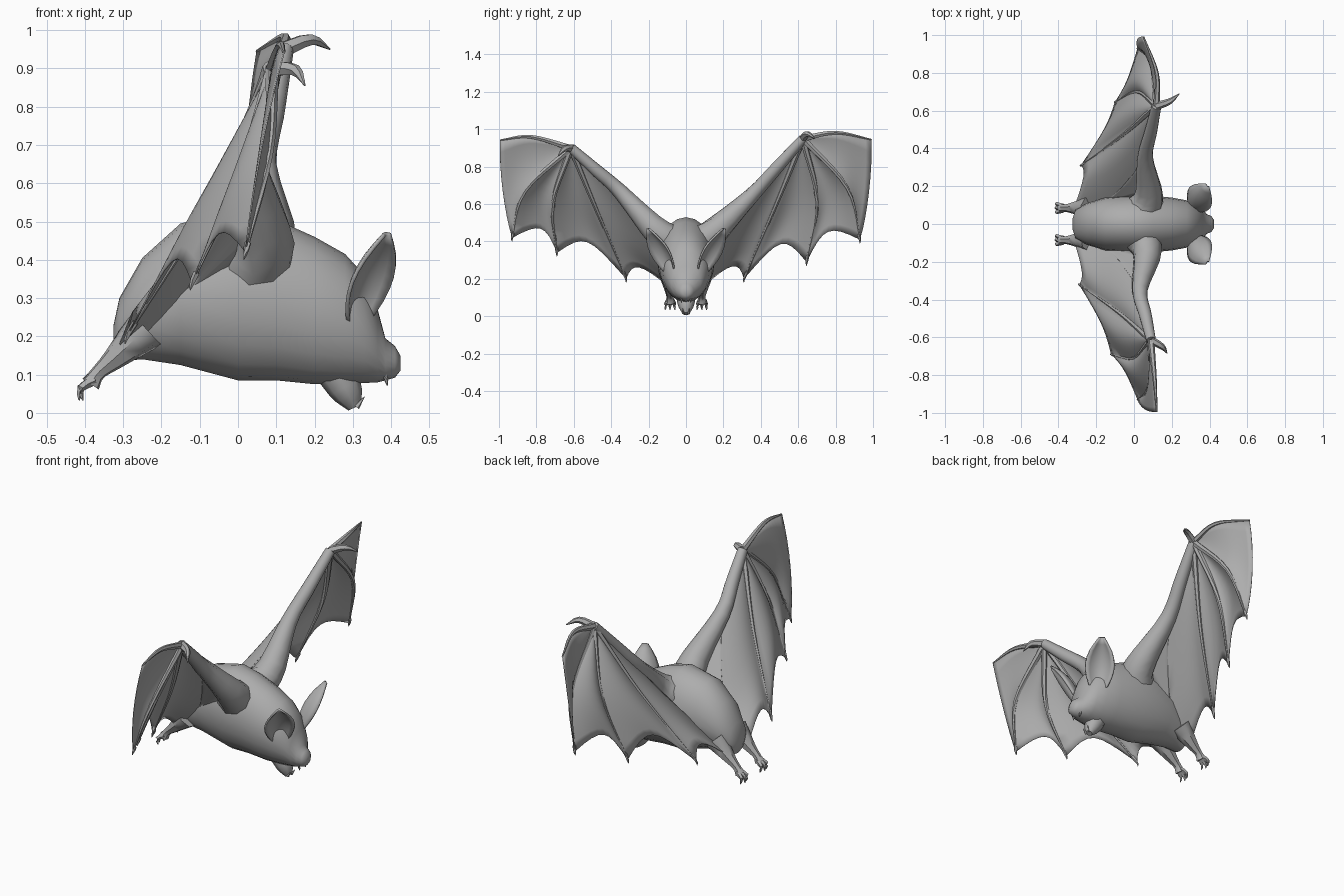
import bpy, bmesh, math
from mathutils import Vector as V

if "Cube" in bpy.data.objects:
    bpy.data.objects.remove(bpy.data.objects["Cube"])

grey = bpy.data.materials.new("bat grey")
grey.diffuse_color = (0.42, 0.42, 0.42, 1)
grey.use_nodes = True
grey.node_tree.nodes["Principled BSDF"].inputs["Base Color"].default_value = grey.diffuse_color


def finish(name, bm, thick=0):
    bmesh.ops.remove_doubles(bm, verts=bm.verts, dist=0.0004)
    bmesh.ops.recalc_face_normals(bm, faces=bm.faces)
    me = bpy.data.meshes.new(name)
    bm.to_mesh(me)
    bm.free()
    me.materials.append(grey)
    ob = bpy.data.objects.new(name, me)
    bpy.context.collection.objects.link(ob)
    if thick:
        m = ob.modifiers.new("thickness", 'SOLIDIFY')
        m.thickness, m.offset = thick, 0
    bpy.ops.object.select_all(action='DESELECT')
    ob.select_set(True)
    bpy.context.view_layer.objects.active = ob
    bpy.ops.object.shade_smooth_by_angle(angle=math.radians(50))
    return ob


def curve(pts, t):
    """Catmull-Rom point on a path, t from 0 to 1"""
    p = [V(q) for q in pts]
    p = [2 * p[0] - p[1]] + p + [2 * p[-1] - p[-2]]
    n = len(p) - 3
    i = min(int(t * n), n - 1)
    f = t * n - i
    a, b, c, d = p[i:i + 4]
    return 0.5 * (2 * b + (c - a) * f + (2 * a - 5 * b + 4 * c - d) * f ** 2
                  + (3 * b - a - 3 * c + d) * f ** 3)


def grid(bm, rows, closed=False):
    vs = [[bm.verts.new(p) for p in r] for r in rows]
    n = len(rows[0])
    for a, b in zip(vs, vs[1:]):
        for j in range(n if closed else n - 1):
            k = (j + 1) % n
            bm.faces.new((a[j], a[k], b[k], b[j]))
    if closed:
        bm.faces.new(vs[0])
        bm.faces.new(vs[-1])


def tube(bm, pts, radii, steps=8, sides=7):
    rows = []
    for i in range(steps + 1):
        t = i / steps
        p = curve(pts, t)
        d = curve(pts, min(t + .02, 1)) - curve(pts, max(t - .02, 0))
        q = d.to_track_quat('Z', 'Y')
        r = curve([(x, 0, 0) for x in radii], t).x
        rows.append([p + q @ V((r * math.cos(a), r * math.sin(a), 0))
                     for a in (2 * math.pi * k / sides for k in range(sides))])
    grid(bm, rows, True)


# body and head: ellipses along x (x, bottom, top, half width)
sections = [(-.325, .17, .23, .03), (-.31, .135, .30, .075), (-.25, .14, .405, .11),
            (-.15, .125, .495, .14), (0, .085, .53, .155), (.1, .085, .505, .15),
            (.2, .075, .46, .14), (.28, .075, .415, .125), (.33, .078, .36, .105),
            (.365, .08, .27, .08), (.385, .085, .195, .052), (.41, .092, .175, .042),
            (.424, .11, .15, .02)]
bm = bmesh.new()
rows = []
for x, lo, hi, w in sections:
    rows.append([(x, w * math.cos(a), (lo + hi) / 2 + (hi - lo) / 2 * math.sin(a))
                 for a in (2 * math.pi * k / 20 for k in range(20))])
grid(bm, rows, True)
finish("body", bm)

# open lower jaw and fangs
bm = bmesh.new()
tube(bm, [(.25, 0, .12), (.285, 0, .055), (.305, 0, .014)], [.055, .042, .018], 5, 8)
for s in (-1, 1):
    tube(bm, [(.31, s * .015, .015), (.33, s * .018, .042)], [.008, .001], 2, 5)
    tube(bm, [(.385, s * .025, .1), (.39, s * .025, .07)], [.01, .001], 2, 5)
finish("jaw", bm)

for s, side in ((1, "left"), (-1, "right")):
    # cupped ear
    base, axis = V((.315, s * .085, .23)), V((.075, s * .12, .235))
    n = V((.7, s * .7, -.55)).normalized()
    w = n.cross(axis).normalized()
    bm = bmesh.new()
    rows = []
    for i in range(9):
        t = i / 8
        wid = curve([(x, 0, 0) for x in (.035, .065, .074, .055, .012)], t).x
        rows.append([base + axis * t + w * wid * u - n * .55 * wid * (1 - u * u)
                     for u in (k / 4 - 1 for k in range(9))])
    grid(bm, rows)
    finish(side + "_ear", bm, .01)

    # leg, foot and toes
    bm = bmesh.new()
    y = s * .085
    tube(bm, [(-.24, y, .22), (-.32, y, .145), (-.365, y, .105), (-.385, y, .075)],
         [.06, .032, .02, .026])
    for k in (-1, 0, 1):
        tube(bm, [(-.375, y + k * .012, .085), (-.41, y + k * .022, .065),
                  (-.405 - .01 * (k == 0), y + k * .026, .033)], [.013, .011, .002], 4, 5)
    finish(side + "_foot", bm)


def wing(side, shoulder, elbow, wrist, lead, f2, f3, f4, tail, thumb):
    arm = [wrist, elbow, shoulder]
    flank = V(shoulder).lerp(V(tail), .6)
    ribs = [[wrist] + lead, [wrist] + f2, [wrist] + f3, [wrist] + f4,
            [wrist, elbow, flank, tail], arm]
    scallop = [-.05, .17, .2, .12, 0]
    billow = [.02, .04, .045, .03, 0]
    W = V(wrist)
    # membrane: sagging panels between neighbouring finger ribs
    bm = bmesh.new()
    for a, b, s, d in zip(ribs, ribs[1:], scallop, billow):
        rows = []
        for i in range(13):
            t = i / 12
            row = []
            for k in range(9):
                v = k / 8
                bump = 4 * v * (1 - v)
                p = W + (curve(a, t).lerp(curve(b, t), v) - W) * (1 - s * bump * t)
                row.append(p + V((-d * bump * math.sin(math.pi * min(t * .8, 1)), 0, 0)))
            rows.append(row)
        grid(bm, rows)
    finish(side + "_wing_membrane", bm, .004)
    # arm, finger bones and thumb claw
    bm = bmesh.new()
    sh = V(shoulder)
    inner = V((sh.x - .03, sh.y * .45, sh.z - .07))
    tube(bm, [inner, shoulder, elbow, V(elbow).lerp(W, .5), wrist],
         [.1, .075, .042, .034, .026], 14, 9)
    for r in ribs[:4]:
        tube(bm, r, [.018, .011, .004], 10, 6)
        tip = V(r[-1])
        if r is not ribs[0]:
            tube(bm, [curve(r, .95), tip, tip + V((-.005, 0, -.02))], [.009, .007, .001], 3, 5)
    tube(bm, [wrist] + thumb, [.022, .016, .002], 6, 6)
    finish(side + "_wing_bones", bm)


wing("left", (.08, .16, .46), (.06, .35, .645), (.12, .625, .95),
     [(.12, .8, .982), (.05, .992, .945)],
     [(.09, .86, .69), (.02, .93, .41)],
     [(.02, .7, .62), (-.1, .645, .29)],
     [(-.05, .475, .58), (-.28, .31, .2)],
     (-.32, .08, .15), [(.19, .65, .975), (.24, .69, .95)])
wing("right", (.07, -.16, .46), (.03, -.35, .665), (.09, -.615, .9),
     [(.11, -.83, .96), (.12, -.995, .942)],
     [(.08, -.86, .67), (.02, -.93, .42)],
     [(0, -.71, .61), (-.12, -.69, .34)],
     [(-.07, -.475, .56), (-.29, -.32, .2)],
     (-.32, -.08, .15), [(.15, -.65, .895), (.175, -.685, .855)])
